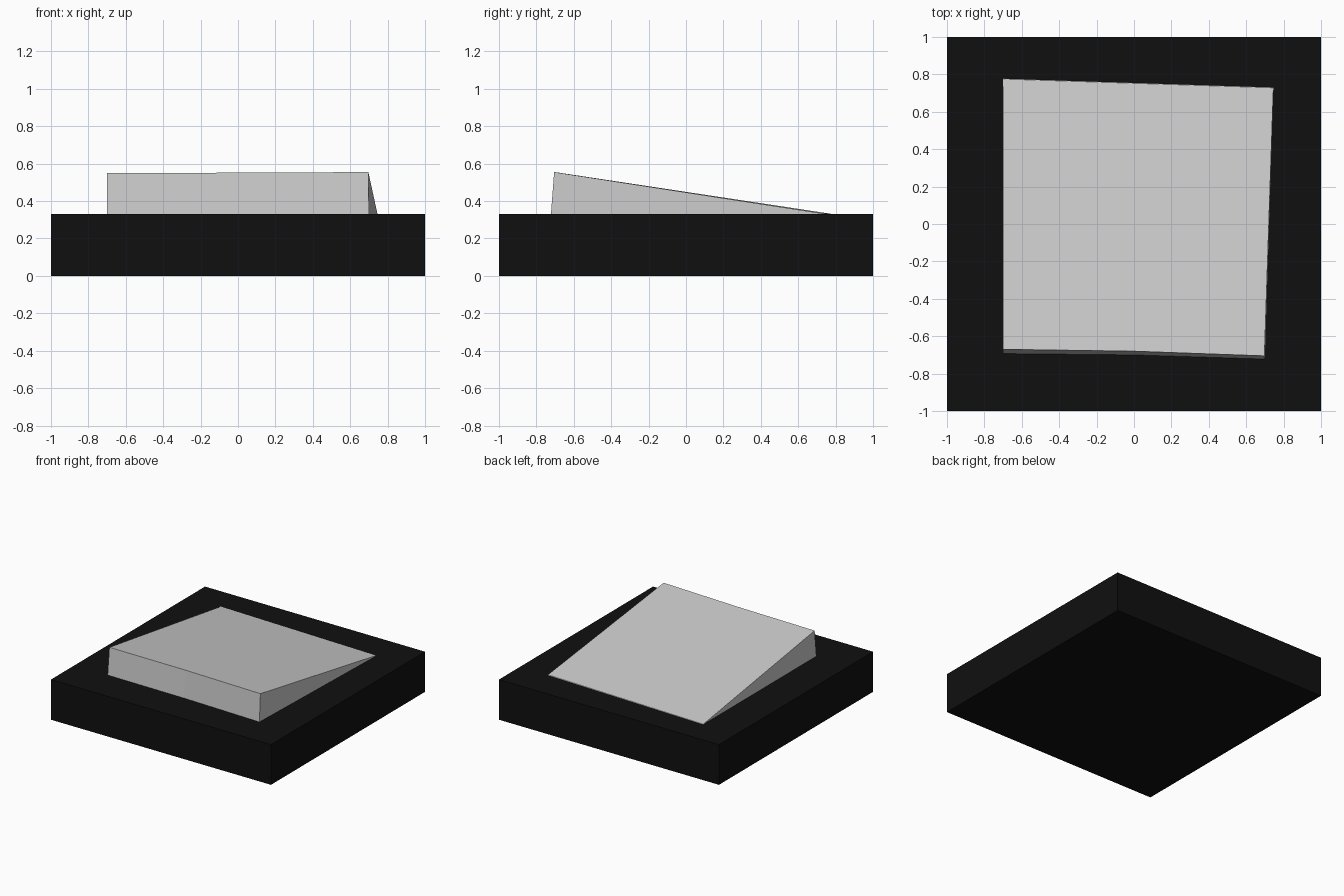
import bpy, bmesh

if "Cube" in bpy.data.objects:
    bpy.data.objects.remove(bpy.data.objects["Cube"])


def loft(name, lower, upper):
    """Solid between two matching loops of points."""
    bm = bmesh.new()
    lo = [bm.verts.new(p) for p in lower]
    up = [bm.verts.new(p) for p in upper]
    bm.faces.new(lo[::-1])
    bm.faces.new(up)
    n = len(lo)
    for i in range(n):
        j = (i + 1) % n
        bm.faces.new((lo[i], lo[j], up[j], up[i]))
    bmesh.ops.recalc_face_normals(bm, faces=bm.faces)
    mesh = bpy.data.meshes.new(name)
    bm.to_mesh(mesh)
    bm.free()
    obj = bpy.data.objects.new(name, mesh)
    bpy.context.collection.objects.link(obj)
    return obj


# Square black base slab
corners = [(-1, -1), (1, -1), (1, 1), (-1, 1)]
base = loft("base_slab", [(x, y, 0) for x, y in corners],
            [(x, y, 0.33) for x, y in corners])
black = bpy.data.materials.new("black")
black.diffuse_color = (0.005, 0.005, 0.005, 1)
black.use_nodes = True
black.node_tree.nodes["Principled BSDF"].inputs["Base Color"].default_value = black.diffuse_color
base.data.materials.append(black)

# Slightly irregular sloping wedge, high at the front
loft("sloped_wedge",
     [(-0.70, -0.693, 0.33), (0, -0.70, 0.33), (0.70, -0.722, 0.33),
      (0.745, 0.73, 0.33), (-0.70, 0.777, 0.33)],
     [(-0.70, -0.67, 0.549), (0, -0.68, 0.552), (0.697, -0.705, 0.555),
      (0.745, 0.728, 0.334), (-0.70, 0.775, 0.332)])
